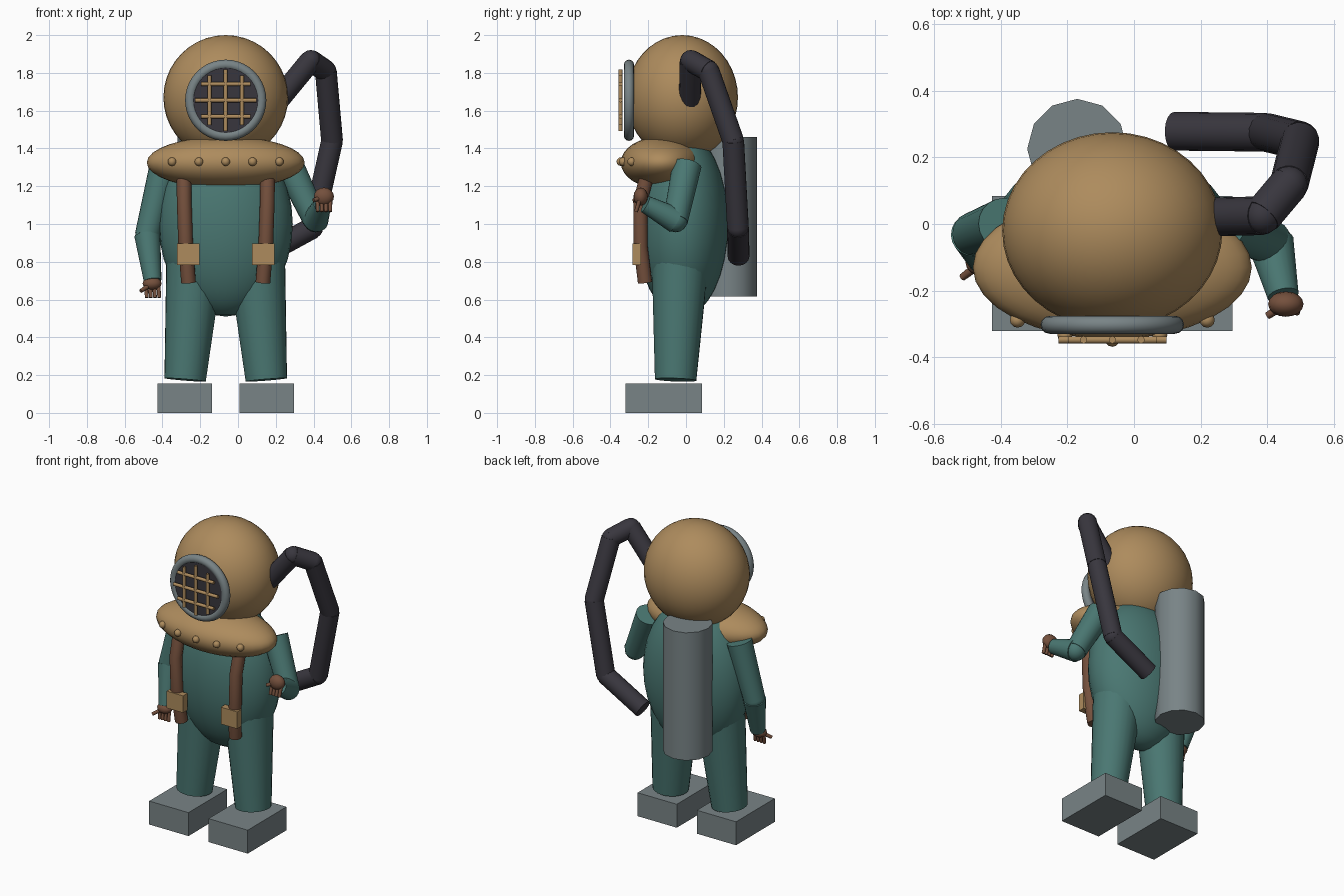
import bpy
from math import pi, sqrt
from mathutils import Vector

if "Cube" in bpy.data.objects:
    bpy.data.objects.remove(bpy.data.objects["Cube"])

MID = -0.065  # the body's plane of symmetry


def material(name, rgb):
    m = bpy.data.materials.new(name)
    m.use_nodes = True
    m.diffuse_color = (*rgb, 1)
    m.node_tree.nodes["Principled BSDF"].inputs["Base Color"].default_value = (*rgb, 1)
    return m


BRASS = material("brass", (0.42, 0.26, 0.11))
TEAL = material("teal canvas", (0.068, 0.185, 0.168))
GREY = material("grey metal", (0.19, 0.23, 0.24))
BROWN = material("brown leather", (0.175, 0.08, 0.046))
DARK = material("dark rubber", (0.04, 0.037, 0.048))


def finish(name, mat, smooth=True):
    ob = bpy.context.object
    ob.name = name
    ob.data.materials.append(mat)
    if smooth:
        bpy.ops.object.shade_smooth_by_angle(angle=pi / 4)
    return ob


def ellipsoid(name, mat, center, radii, segments=32):
    bpy.ops.mesh.primitive_uv_sphere_add(segments=segments, ring_count=segments // 2, location=center)
    bpy.context.object.scale = radii
    return finish(name, mat)


def limb(name, mat, a, b, r1, r2=None, sides=20):
    """Tapered cylinder running from point a to point b."""
    a, b = Vector(a), Vector(b)
    bpy.ops.mesh.primitive_cone_add(vertices=sides, radius1=r1, radius2=r1 if r2 is None else r2,
                                    depth=(b - a).length, location=(a + b) / 2)
    ob = bpy.context.object
    ob.rotation_euler = (b - a).to_track_quat("Z", "Y").to_euler()
    return finish(name, mat)


def box(name, mat, center, size):
    bpy.ops.mesh.primitive_cube_add(size=1, location=center)
    bpy.context.object.scale = size
    return finish(name, mat, False)


# Torso, collar and helmet
ellipsoid("torso", TEAL, (MID, -0.02, 1.0), (0.355, 0.245, 0.49))
collar_c, collar_r = Vector((MID, -0.13, 1.325)), Vector((0.418, 0.215, 0.138))
ellipsoid("collar", BRASS, collar_c, collar_r)
ellipsoid("helmet", BRASS, (MID, -0.02, 1.67), (0.33, 0.295, 0.33), 40)

# Rivets along the front of the collar
for i in range(-2, 3):
    dx = 0.142 * i
    y = collar_c.y - collar_r.y * sqrt(1 - (dx / collar_r.x) ** 2)
    ellipsoid("collar_rivet", BRASS, (MID + dx, y, 1.33), (0.023, 0.023, 0.023), 12)

# Porthole: ring, glass and grille
PORT_Z = 1.655
bpy.ops.mesh.primitive_torus_add(location=(MID, -0.302, PORT_Z), rotation=(pi / 2, 0, 0),
                                 major_radius=0.188, minor_radius=0.027,
                                 major_segments=40, minor_segments=12)
finish("porthole_ring", GREY)
limb("porthole_glass", DARK, (MID, -0.28, PORT_Z), (MID, -0.322, PORT_Z), 0.18, sides=40)
for i in (-1, 0, 1):
    off, half = 0.086 * i, 0.162 - 0.03 * abs(i)
    limb("grille_upright", BRASS, (MID + off, -0.347, PORT_Z - half),
         (MID + off, -0.347, PORT_Z + half), 0.011, sides=10)
    limb("grille_crossbar", BRASS, (MID - half, -0.347, PORT_Z + off),
         (MID + half, -0.347, PORT_Z + off), 0.011, sides=10)

# Mirrored legs, boots, straps and buckles
for side, label in ((-1, "right"), (1, "left")):
    def at(x, y, z):
        return (MID + side * x, y, z)

    limb(label + "_leg", TEAL, at(0.215, -0.055, 0.175), at(0.163, -0.03, 0.82), 0.11, 0.152, 24)
    box(label + "_boot", GREY, at(0.217, -0.118, 0.077), (0.287, 0.405, 0.155))
    path = [at(0.222, -0.2, 1.28), at(0.22, -0.242, 1.12), at(0.212, -0.24, 0.88), at(0.197, -0.217, 0.69)]
    curve = bpy.data.curves.new(label + "_strap", "CURVE")
    curve.dimensions = "3D"
    curve.bevel_depth = 0.039
    curve.bevel_resolution = 3
    curve.use_fill_caps = True
    spline = curve.splines.new("POLY")
    spline.points.add(len(path) - 1)
    for p, co in zip(spline.points, path):
        p.co = (*co, 1)
    curve.materials.append(BROWN)
    bpy.context.collection.objects.link(bpy.data.objects.new(label + "_strap", curve))
    box(label + "_buckle", BRASS, at(0.198, -0.262, 0.84), (0.12, 0.045, 0.112))


def arm(label, shoulder, elbow, wrist, palm, palm_r, finger_dir, thumb_dir):
    """Sleeve in two tapered pieces, a palm, four fingers and a thumb."""
    limb(label + "_upper_arm", TEAL, shoulder, elbow, 0.078, 0.066)
    ellipsoid(label + "_elbow", TEAL, elbow, (0.064, 0.064, 0.064), 16)
    limb(label + "_forearm", TEAL, elbow, wrist, 0.069, 0.047)
    ellipsoid(label + "_palm", BROWN, palm, palm_r, 16)
    for i in range(4):
        base = Vector(palm) + Vector((0.022 * (i - 1.5), 0, 0))
        limb(label + "_finger", BROWN, base, base + Vector(finger_dir), 0.012, 0.01, 8)
    limb(label + "_thumb", BROWN, palm, Vector(palm) + Vector(thumb_dir), 0.014, 0.011, 8)


arm("right", (-0.39, 0.0, 1.31), (-0.48, -0.03, 0.94), (-0.452, -0.105, 0.70),
    (-0.455, -0.115, 0.685), (0.05, 0.04, 0.035), (0.005, -0.015, -0.075), (-0.06, -0.045, -0.04))
arm("left", (0.27, 0.005, 1.31), (0.41, -0.055, 1.02), (0.447, -0.215, 1.105),
    (0.455, -0.24, 1.145), (0.053, 0.038, 0.048), (0.0, -0.025, -0.08), (-0.055, -0.035, -0.02))

# Air hose in straight jointed pieces
hose = [(0.2, 0.02, 1.64), (0.385, 0.025, 1.865), (0.465, 0.12, 1.81),
        (0.498, 0.25, 1.44), (0.395, 0.275, 0.98), (0.12, 0.278, 0.83)]
for a, b in zip(hose, hose[1:]):
    limb("hose_piece", DARK, a, b, 0.058, sides=16)
for joint in hose[1:-1]:
    ellipsoid("hose_joint", DARK, joint, (0.056, 0.056, 0.056), 16)

# Air tank on the back
limb("air_tank", GREY, (-0.17, 0.225, 0.615), (-0.17, 0.225, 1.46), 0.15, sides=12)
